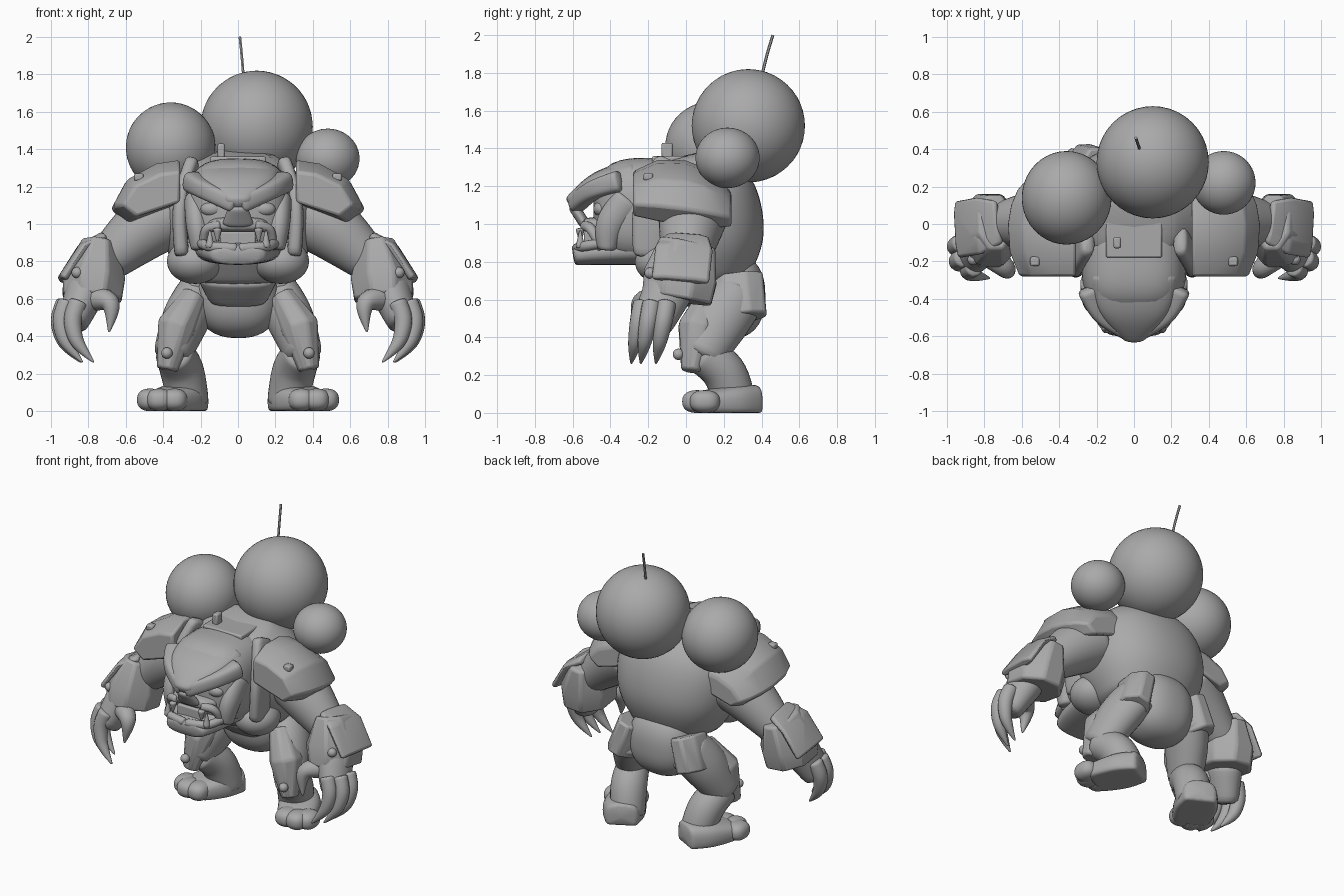
import bpy
import bmesh
import math
from mathutils import Vector

default_cube = bpy.data.objects.get("Cube")
if default_cube:
    bpy.data.objects.remove(default_cube)

colour = (.4, .4, .4, 1)
grey = bpy.data.materials.new("plain grey")
grey.use_nodes = True
grey.diffuse_color = colour
for node in grey.node_tree.nodes:
    if node.type == "BSDF_PRINCIPLED":
        node.inputs["Base Color"].default_value = colour


def finish(name, bm, mirror=False, subdivide=False, bevel=0):
    """Turn a bmesh into a shaded object with its modifiers."""
    bmesh.ops.recalc_face_normals(bm, faces=bm.faces)
    mesh = bpy.data.meshes.new(name)
    bm.to_mesh(mesh)
    bm.free()
    mesh.materials.append(grey)
    mesh.shade_smooth()
    if not subdivide:
        mesh.set_sharp_from_angle(angle=math.radians(40))
    part = bpy.data.objects.new(name, mesh)
    bpy.context.collection.objects.link(part)
    if bevel:
        modifier = part.modifiers.new("Bevel", "BEVEL")
        modifier.width = bevel
        modifier.segments = 2
    if subdivide:
        part.modifiers.new("Subdivision", "SUBSURF")
    if mirror:
        part.modifiers.new("Mirror", "MIRROR")


def bridge(name, rings, **options):
    """Skin a list of equal point rings and cap both ends."""
    bm = bmesh.new()
    loops = [[bm.verts.new(point) for point in ring] for ring in rings]
    for near, far in zip(loops, loops[1:]):
        for i in range(len(near)):
            bm.faces.new((near[i - 1], near[i], far[i], far[i - 1]))
    bm.faces.new(loops[0])
    bm.faces.new(loops[-1])
    finish(name, bm, **options)


def smooth_path(path, steps):
    """Pass a smooth curve through the control points and their radii."""
    last = len(path) - 1
    result = []
    for i in range(last):
        before, start = path[max(i - 1, 0)], path[i]
        end, after = path[i + 1], path[min(i + 2, last)]
        for step in range(steps):
            t = step / steps
            leave, arrive = (end - before) / 2, (after - start) / 2
            ease = t * t * (3 - 2 * t)
            result.append(start * (1 - ease) + end * ease
                          + leave * t * (1 - t) ** 2 - arrive * t * t * (1 - t))
    return result + [path[last]]


def loft(name, *path, side="X", sides=16, steps=4, power=2, subdivide=True, **options):
    """Path entries: x, y, z, radius along side, optional other radius."""
    hint = Vector([axis == side for axis in "XYZ"])
    path = smooth_path([Vector((*p[:4], p[-1])) for p in path], steps)
    points = [Vector(p[:3]) for p in path]
    rings = []
    for i, centre in enumerate(points):
        ahead = points[min(i + 1, len(points) - 1)]
        tangent = (ahead - points[max(i - 1, 0)]).normalized()
        across = (hint - tangent * hint.dot(tangent)).normalized()
        other = tangent.cross(across)
        ring = []
        for k in range(sides):
            angle = math.tau * (k + .5) / sides
            c, s = (math.copysign(abs(f(angle)) ** (2 / power), f(angle))
                    for f in (math.cos, math.sin))
            point = centre + across * c * path[i][3] + other * s * path[i][4]
            point.z = max(point.z, 0)
            ring.append(point)
        rings.append(ring)
    bridge(name, rings, subdivide=subdivide, **options)


def plate(name, *path, **options):
    """A hard edged loft with few sides."""
    loft(name, *path, sides=8, steps=1, subdivide=False, bevel=.015, **options)


def place(bm, centre, size):
    """Scale a unit shape and move it to its centre."""
    for vert in bm.verts:
        vert.co = Vector(c + s * v for c, s, v in zip(centre, size, vert.co))


def ball(name, centre, size, power=2, **options):
    """An ellipsoid that grows boxier with a higher power."""
    bm = bmesh.new()
    bmesh.ops.create_icosphere(bm, subdivisions=4, radius=1)
    for vert in bm.verts:
        vert.co /= sum(abs(v) ** power for v in vert.co) ** (1 / power)
    place(bm, centre, size)
    finish(name, bm, **options)


def box(name, centre, size, **options):
    bm = bmesh.new()
    bmesh.ops.create_cube(bm, size=1)
    place(bm, centre, size)
    finish(name, bm, bevel=.01, **options)


# Round bombs on the back, with a fuse
ball("large_bomb", (.1, .33, 1.52), (.3, .3, .3))
ball("medium_bomb", (-.36, .14, 1.41), (.24, .25, .24))
ball("small_bomb", (.48, .22, 1.35), (.17, .17, .16))
loft("fuse", (.03, .4, 1.78, .008), (.02, .43, 1.9, .008), (.01, .46, 2, .008),
     sides=6, subdivide=False)

# Hunched body shell, leaning forward, with chest and hips
loft("torso", (0, .1, .68, .28, .22), (0, .08, .9, .4, .34), (0, .03, 1.17, .4, .33),
     (0, -.02, 1.36, .2, .18), sides=24, power=2.2)
ball("pelvis", (0, .22, .62), (.23, .2, .23), power=2.4)
ball("chest_muscle", (.23, -.12, .8), (.15, .15, .12), mirror=True)
loft("belly_plate", (0, 0, .76, .24, .15), (0, .1, .58, .15, .08), power=3)
box("neck_plate", (0, -.08, 1.34), (.3, .2, .04))
box("neck_peg", (-.09, -.1, 1.39), (.04, .06, .08))
loft("collar", (.3, -.2, .82, .04, .08), (.31, -.18, 1.1, .04, .1),
     (.24, -.08, 1.34, .04, .08), power=3, mirror=True)

# Head: skull, sloping forehead, brow ridges and muzzle
ball("skull", (0, -.2, 1.07), (.28, .29, .28), power=3)
loft("forehead", (0, -.25, 1.27, .24, .08), (0, -.46, 1.21, .2, .07),
     (0, -.62, 1.1, .05, .04), power=2.6)
loft("brow", (.25, -.34, 1.23, .06), (.17, -.49, 1.18, .05), (0, -.59, 1.1, .05),
     side="Z", power=3, mirror=True)
ball("eye", (.14, -.45, 1.08), (.06, .04, .04), mirror=True)
loft("cheek", (.24, -.3, 1.14, .05, .08), (.22, -.4, 1, .06, .08),
     (.2, -.42, .86, .05), mirror=True)
loft("nose", (0, -.6, 1.1, .05, .03), (0, -.53, .99, .09, .03))
loft("muzzle", (0, -.38, .99, .2, .06), (0, -.55, 1, .13, .03), power=3)
loft("lip_corner", (.09, -.54, .99, .03), (.17, -.5, .97, .03), (.19, -.45, .86, .02),
     side="Y", sides=8, mirror=True)

# Lower jaw, rim, tongue and fangs
loft("jaw", (0, -.2, .87, .24, .09), (0, -.45, .85, .2, .07),
     (0, -.6, .83, .14, .05), power=2.6)
loft("jaw_rim", (.2, -.44, .9, .03), (.15, -.55, .88, .03), (0, -.58, .87, .03),
     side="Z", sides=8, mirror=True)
box("tongue", (0, -.5, .92), (.19, .08, .08))
for label, x, root, tip in (("lower_fang", .15, .87, .97), ("upper_fang", .11, .98, .9)):
    loft(label, (x, -.56, root, .03), (x, -.56, tip, .004), sides=8, mirror=True)

# Shoulder guards: one outline, rounded down towards front and back
outline = [(.31, 1.34), (.44, 1.32), (.6, 1.23), (.68, 1.08), (.59, .99), (.31, 1.1)]
slices = []
for y in (-.28, -.15, 0, .1, .18, .24):
    height = math.sqrt(1 - ((y + .04) / .33) ** 2)
    width = math.sqrt(height)
    base = 1.04 - y / 8
    slices.append([(.31 + (x - .31) * width, y, base + (z - 1.04) * height)
                   for x, z in outline])
bridge("shoulder_guard", slices, mirror=True, bevel=.015)
box("guard_stud", (.53, -.2, 1.25), (.05, .05, .04), mirror=True)

# Arms, flared cuffs and palms
loft("arm", (.36, .05, 1.06, .18), (.52, .02, .96, .17), (.77, 0, .74, .1),
     side="Y", mirror=True)
plate("cuff", (.74, .01, .9, .16, .1), (.77, -.03, .72, .21, .18),
      (.78, -.05, .6, .2, .17), side="Y", mirror=True)
plate("cuff_flap", (.72, .01, .93, .12, .03), (.83, -.01, .87, .16, .03),
      (.94, -.03, .7, .16, .03), side="Y", power=3, mirror=True)
ball("cuff_stud", (.86, -.19, .74), (.03, .03, .03), mirror=True)
loft("palm", (.8, -.08, .68, .14, .12), (.89, -.19, .45, .11, .08),
     side="Y", mirror=True)

# Hooked claws that curl inwards and taper to a point
for label, x, y in (("front", .85, -.23), ("middle", .91, -.18), ("rear", .92, -.1)):
    claw = []
    for t in (0, .3, .6, .8, 1):
        bend = .05 * math.sin(math.pi * t) - .08 * t * t
        claw.append((x + bend, y - .06 * t, .59 - .33 * t, .005 + .05 * (1 - t ** 3)))
    loft(label + "_finger", *claw, side="Y", sides=8, mirror=True)
loft("thumb", (.8, -.15, .6, .07), (.68, -.24, .58, .06), (.69, -.27, .42, .006),
     side="Y", sides=8, mirror=True)

# Bent legs with angular plates
loft("thigh", (.2, .29, .64, .12, .15), (.28, .18, .49, .13, .16),
     (.36, .07, .28, .1, .12), mirror=True)
plate("thigh_plate", (.23, .13, .62, .07), (.33, .06, .45, .11), (.38, .03, .22, .06),
      mirror=True)
ball("knee_stud", (.38, -.04, .31), (.03, .03, .03), mirror=True)
loft("shin", (.35, .06, .32, .1), (.3, .2, .22, .12), (.26, .27, .02, .11), mirror=True)
plate("hip_guard", (.2, .26, .72, .1, .16), (.27, .29, .5, .11, .15), mirror=True)

# Splayed feet with three toes
loft("foot", (.24, .37, .05, .1), (.31, .24, .05, .14, .1), (.4, .07, .05, .12, .06),
     power=3, mirror=True)
for label, x, y in (("outer", .47, .1), ("middle", .42, .06), ("inner", .34, .06)):
    ball(label + "_toe", (x, y, .06), (.07, .08, .06), power=2.4, mirror=True)
